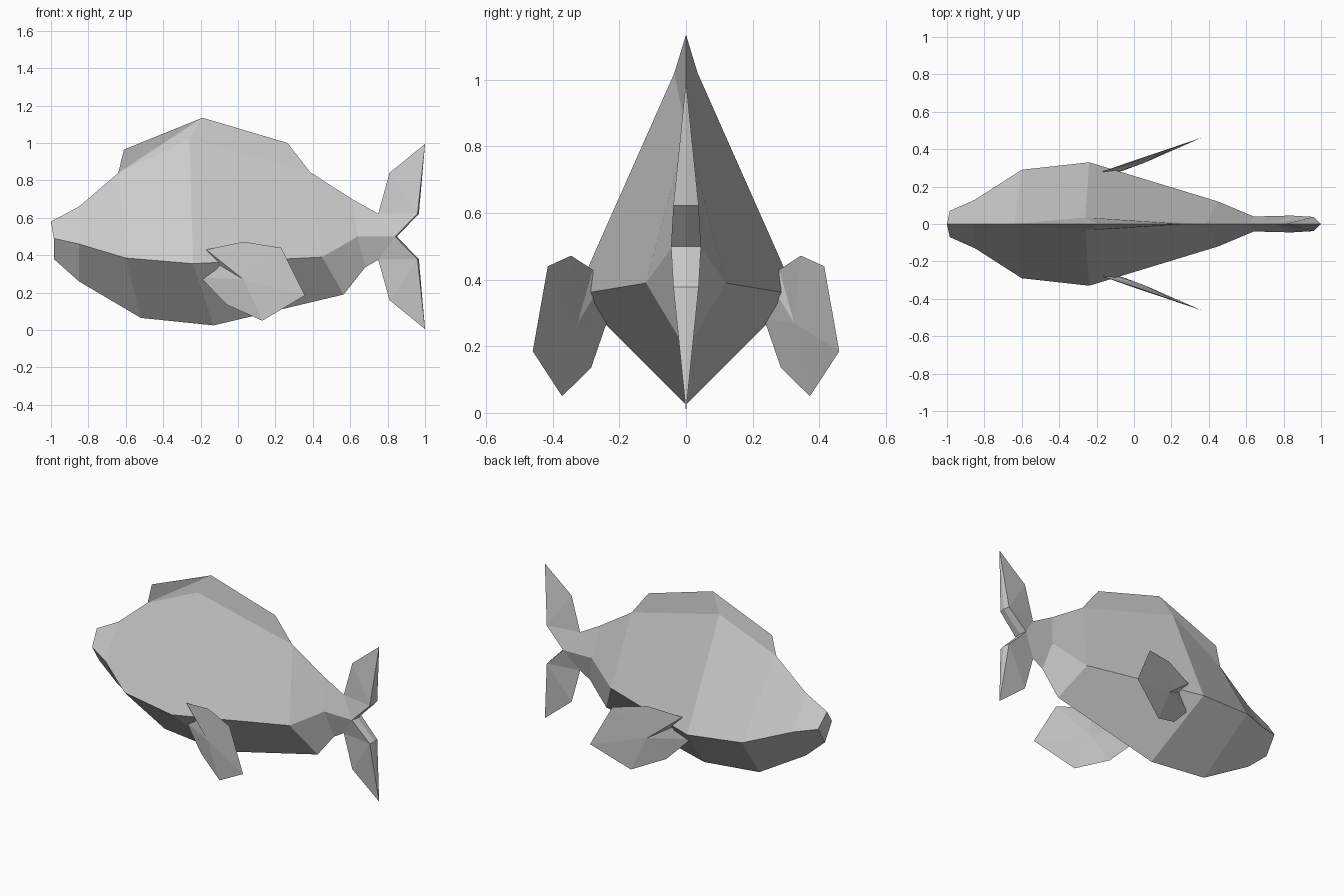
import bpy
import bmesh
from mathutils import Matrix

cube = bpy.data.objects.get("Cube")
if cube:
    bpy.data.objects.remove(cube, do_unlink=True)

grey = bpy.data.materials.new("pale grey")
grey.use_nodes = True
grey.diffuse_color = (0.6, 0.6, 0.6, 1)
grey.node_tree.nodes["Principled BSDF"].inputs["Base Color"].default_value = (0.6, 0.6, 0.6, 1)


def mirrored_part(name, faces):
    """Build one half from faces given as point lists, then mirror and cap it."""
    bm = bmesh.new()
    for face in faces:
        bm.faces.new([bm.verts.new(p) for p in face])
    bmesh.ops.remove_doubles(bm, verts=bm.verts[:], dist=0.0005)
    geom = bm.verts[:] + bm.edges[:] + bm.faces[:]
    bmesh.ops.mirror(bm, geom=geom, matrix=Matrix.Identity(4), axis='Y', merge_dist=0.0005)
    bmesh.ops.remove_doubles(bm, verts=bm.verts[:], dist=0.0005)
    bmesh.ops.holes_fill(bm, edges=bm.edges[:], sides=0)
    bmesh.ops.recalc_face_normals(bm, faces=bm.faces[:])
    mesh = bpy.data.meshes.new(name)
    bm.to_mesh(mesh)
    bm.free()
    mesh.materials.append(grey)
    obj = bpy.data.objects.new(name, mesh)
    bpy.context.collection.objects.link(obj)
    return obj


# Body: back ridge, flank and belly keel at each section, nose to tail root
sections = [
    [(-1, 0, .58), (-.985, .07, .49), (-.985, 0, .38)],
    [(-.85, 0, .66), (-.85, .13, .46), (-.85, 0, .26)],
    [(-.64, 0, .84), (-.6, .29, .385), (-.52, 0, .065)],
    [(-.26, .035, 1.02), (-.24, .33, .355), (-.13, 0, .025)],
    [(.385, 0, .845), (.45, .12, .39), (.565, 0, .19)],
    [(.61, 0, .70), (.64, .04, .5), (.68, 0, .335)],
]
body_faces = []
for a, b in zip(sections, sections[1:]):
    for i in range(2):
        body_faces.append([a[i], a[i + 1], b[i + 1], b[i]])
mirrored_part("body", body_faces)

# Dorsal fin: wedge rising from the back ridge
front, middle, back = (sections[i][0] for i in (2, 3, 4))
peak = (-.19, 0, 1.135)
mirrored_part("dorsal_fin", [
    [front, middle, peak, (-.61, 0, .965)],
    [middle, back, (.265, 0, 1.0), peak],
])

# Tail: two lobes, sharp in front and thick around the rear notch
root, notch, notch_mid = sections[-1][1], (.84, .045, .5), (.85, 0, .5)
tail_faces = []
for s, ridge, neck in ((1, sections[-1][0], (.75, 0, .622)),
                       (-1, sections[-1][2], (.75, 0, .376))):
    shoulder = (.81, 0, .5 + s * .34)
    tip = (1, 0, .5 + s * .495)
    heel, heel_mid = (.96, .038, .5 + s * .122), (.967, 0, .5 + s * .122)
    tail_faces += [
        [root, ridge, neck, notch],
        [neck, shoulder, heel],
        [neck, heel, notch],
        [shoulder, tip, heel],
        [notch, heel, heel_mid, notch_mid],
        [heel, tip, heel_mid],
    ]
mirrored_part("tail", tail_faces)

# Pectoral fins: thin sharp-edged paddles swept out and back
outline = [(-.17, .28, .43), (.03, .345, .472), (.23, .415, .44), (.358, .46, .185),
           (.13, .372, .05), (-.06, .285, .135), (-.2, .235, .28), (-.12, .27, .36)]
fin_faces = []
for hub in ((.03, .35, .27), (.05, .325, .27)):
    for i, p in enumerate(outline):
        fin_faces.append([p, outline[(i + 1) % len(outline)], hub])
mirrored_part("pectoral_fins", fin_faces)
